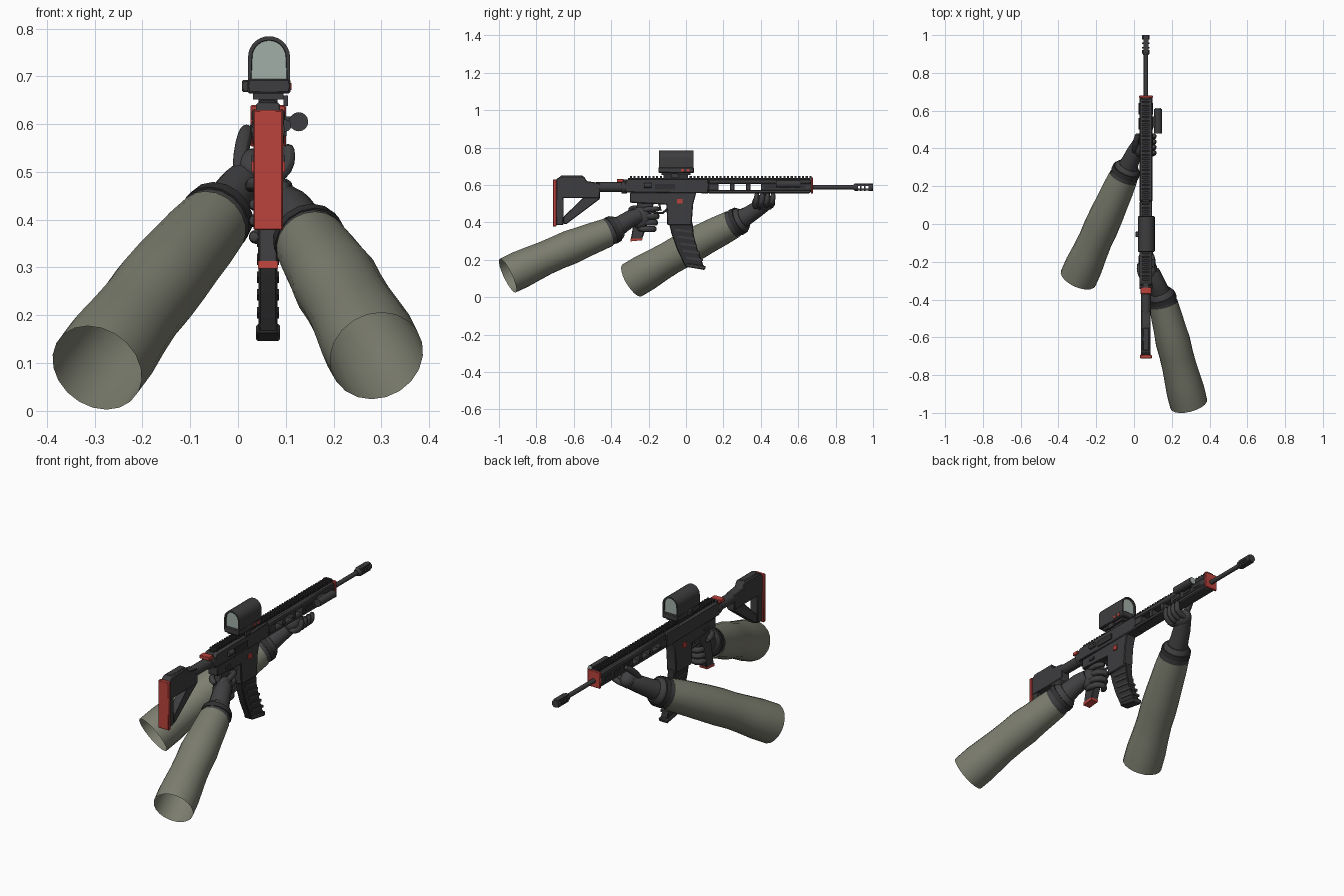
import bpy, bmesh, math
from mathutils import Vector

if "Cube" in bpy.data.objects:
    bpy.data.objects.remove(bpy.data.objects["Cube"], do_unlink=True)

GX = 0.063   # centre plane of the rifle
BORE = 0.588  # height of the barrel axis
made = []


def material(name, r, g, b):
    m = bpy.data.materials.new(name)
    m.use_nodes = True
    m.diffuse_color = (r, g, b, 1)
    bsdf = m.node_tree.nodes["Principled BSDF"]
    bsdf.inputs["Base Color"].default_value = (r, g, b, 1)
    bsdf.inputs["Roughness"].default_value = 0.8
    return m


GUN = material("gunmetal", 0.047, 0.047, 0.05)
DARK = material("dark polymer", 0.03, 0.03, 0.032)
GLOVE = material("glove grey", 0.052, 0.052, 0.055)
CLOTH = material("olive cloth", 0.205, 0.21, 0.16)
RED = material("red accent", 0.5, 0.056, 0.046)
GLASS = material("pale glass", 0.36, 0.43, 0.39)


def finish(name, bm, *mats, bevel=0):
    bmesh.ops.recalc_face_normals(bm, faces=bm.faces)
    mesh = bpy.data.meshes.new(name)
    bm.to_mesh(mesh)
    bm.free()
    for m in mats:
        mesh.materials.append(m)
    ob = bpy.data.objects.new(name, mesh)
    bpy.context.collection.objects.link(ob)
    if bevel:
        mod = ob.modifiers.new("Bevel", "BEVEL")
        mod.width, mod.segments = bevel, 1
    made.append(ob)
    return ob


def prism(name, pts, width, mat, x=GX, bevel=0.004):
    """Side profile of (y, z) points, thickened along x."""
    bm = bmesh.new()
    face = bm.faces.new([bm.verts.new((x - width / 2, y, z)) for y, z in pts])
    ext = bmesh.ops.extrude_face_region(bm, geom=[face])["geom"]
    bmesh.ops.translate(bm, vec=(width, 0, 0),
                        verts=[v for v in ext if isinstance(v, bmesh.types.BMVert)])
    return finish(name, bm, mat, bevel=bevel)


def box(name, y0, y1, z0, z1, width, mat, x=GX, bevel=0):
    return prism(name, [(y0, z0), (y1, z0), (y1, z1), (y0, z1)], width, mat, x, bevel)


def loft(name, path, radii, mat, sides=12, caps=True):
    """Round tube through the path with a radius at each point."""
    bm = bmesh.new()
    path = [Vector(p) for p in path]
    rings, side, last = [], None, len(path) - 1
    for i, (p, r) in enumerate(zip(path, radii)):
        t = (path[min(i + 1, last)] - path[max(i - 1, 0)]).normalized()
        ref = side if side else (Vector((0, 0, 1)) if abs(t.z) < 0.9 else Vector((1, 0, 0)))
        side = (ref - t * ref.dot(t)).normalized()
        other = t.cross(side)
        angles = [math.tau * k / sides for k in range(sides)]
        rings.append([bm.verts.new(p + r * (side * math.cos(a) + other * math.sin(a)))
                      for a in angles])
    for a, b in zip(rings, rings[1:]):
        for k in range(sides):
            n = (k + 1) % sides
            bm.faces.new((a[k], a[n], b[n], b[k]))
    if caps:
        bm.faces.new(rings[0])
        bm.faces.new(rings[-1])
    return finish(name, bm, mat)


def rod(name, y0, y1, r, mat, x=GX, z=BORE, sides=16):
    return loft(name, [(x, y0, z), (x, y1, z)], [r, r], mat, sides)


def finger(name, path, r):
    """Tube with rounded ends, softened by subdivision."""
    ob = loft(name, path, [r * 0.8] + [r] * (len(path) - 2) + [r * 0.75], GLOVE, 8)
    ob.modifiers.new("Subdivision", "SUBSURF").levels = 1


def ball(name, centre, scale, mat):
    bm = bmesh.new()
    bmesh.ops.create_uvsphere(bm, u_segments=16, v_segments=10, radius=1)
    bmesh.ops.scale(bm, vec=scale, verts=bm.verts)
    bmesh.ops.translate(bm, vec=centre, verts=bm.verts)
    return finish(name, bm, mat)


# Stock: body, strut, rear pillar and butt pad around a triangular gap
prism("stock_body", [(-.695, .53), (-.46, .53), (-.46, .61), (-.53, .62),
                     (-.545, .645), (-.675, .645), (-.695, .628)], .05, GUN)
prism("stock_strut", [(-.655, .39), (-.64, .39), (-.46, .525), (-.46, .55),
                      (-.53, .55), (-.655, .43)], .04, GUN)
box("stock_pillar", -.695, -.655, .385, .56, .045, GUN, bevel=.004)
box("butt_pad", -.712, -.692, .378, .63, .062, RED, bevel=.003)
box("cheek_rest", -.67, -.55, .61, .65, .035, GUN, bevel=.004)
rod("buffer_tube", -.48, -.31, .027, GUN)
rod("buffer_nut", -.345, -.315, .035, GUN)

# Receiver
prism("upper_receiver", [(-.325, .56), (.12, .555), (.12, .632), (-.31, .632), (-.325, .62)], .066, GUN)
prism("lower_receiver", [(-.3, .56), (-.3, .505), (-.105, .495), (-.1, .385), (.03, .385),
                         (.038, .495), (.055, .56)], .056, GUN)
box("charging_handle", -.37, -.335, .614, .632, .058, RED, bevel=.002)
box("charging_shaft", -.34, -.31, .61, .628, .03, GUN)
box("ejection_port", -.165, -.06, .575, .606, .006, DARK, GX + .035)
rod("forward_assist", -.225, -.185, .013, GUN, GX + .036, .597, 10)
for s, tag in ((1, "left"), (-1, "right")):
    box("magazine_button_" + tag, -.047, -.02, .5, .524, .008, RED, GX + s * .031)
    box("selector_" + tag, -.235, -.2, .522, .534, .008, GUN, GX + s * .031)

# Grip, trigger and guard
prism("pistol_grip", [(-.26, .51), (-.17, .51), (-.185, .45), (-.235, .31), (-.295, .31)], .042, GUN)
prism("grip_base", [(-.298, .298), (-.235, .304), (-.232, .316), (-.296, .314)], .042, RED, bevel=0)
prism("trigger", [(-.15, .5), (-.138, .5), (-.13, .46), (-.137, .46)], .01, DARK, bevel=0)
loft("trigger_guard", [(GX, -.19, .46), (GX, -.16, .45), (GX, -.125, .45), (GX, -.1, .47)],
     [.006] * 4, GUN, 6)

# Curved magazine with ribs and a base plate
prism("magazine", [(-.092, .4), (-.078, .34), (-.05, .26), (-.005, .165), (.095, .165),
                   (.06, .26), (.042, .33), (.035, .4)], .04, DARK)
for i in range(5):
    t = i / 4
    y, z = -.06 + .06 * t, .355 - .15 * t
    prism("magazine_rib", [(y, z), (y + .09, z - .012), (y + .09, z), (y, z + .012)], .046, GUN, bevel=0)
prism("magazine_base", [(-.005, .163), (.1, .145), (.107, .166), (0, .182)], .05, GUN)

# Handguard with open slots, front ring and top rail
box("handguard_top", .12, .67, .604, .632, .07, GUN, bevel=.006)
prism("handguard_bottom", [(.12, .555), (.66, .555), (.67, .565), (.67, .574), (.12, .574)], .062, GUN)
for y0, y1 in ((.12, .175), (.235, .26), (.32, .345), (.4, .67)):
    box("handguard_post", y0, y1, .57, .608, .07, GUN, bevel=.003)
for y in (.45, .53, .61):
    for s in (-1, 1):
        box("handguard_inlay", y - .03, y + .03, .58, .598, .004, DARK, GX + s * .036)
box("front_ring", .668, .68, .553, .64, .074, RED, bevel=.003)
box("rail_base", -.31, .665, .628, .638, .028, DARK)
for i in range(49):
    y = -.3 + i * .02
    box("rail_tooth", y, y + .011, .634, .648, .04, DARK)

# Barrel and slotted muzzle brake
rod("barrel", .66, .92, .0115, GUN)
loft("muzzle_collar", [(GX, .895, BORE), (GX, .905, BORE), (GX, .92, BORE)], [.014, .02, .02], GUN, 12)
for y0, y1 in ((.93, .938), (.953, .961), (.976, 1)):
    rod("muzzle_baffle", y0, y1, .02, GUN, sides=12)
for s in (-1, 1):
    box("muzzle_strip", .91, .995, BORE + s * .013 - .006, BORE + s * .013 + .006, .028, GUN)

# Side torch
rod("torch_body", .48, .61, .02, GUN, .127, .605)
rod("torch_lens", .608, .613, .017, GLASS, .127, .605)
box("torch_mount", .51, .57, .594, .616, .03, GUN, .103)

# Reflex sight: arched hood with glass inset in both ends
bm = bmesh.new()
arch = [(-.044, .675), (.044, .675)]
arch += [(.044 * math.cos(a), .74 + .044 * math.sin(a)) for a in
         [math.pi * k / 14 for k in range(15)]]
ring = [bm.verts.new((GX + .002 + x, -.145, z)) for x, z in arch]
face = bm.faces.new(ring)
ext = bmesh.ops.extrude_face_region(bm, geom=[face])["geom"]
bmesh.ops.translate(bm, vec=(0, .185, 0), verts=[v for v in ext if isinstance(v, bmesh.types.BMVert)])
bmesh.ops.recalc_face_normals(bm, faces=bm.faces)
for end in [f for f in bm.faces if abs(f.normal.y) > .9]:
    bmesh.ops.inset_region(bm, faces=[end], thickness=.008)
    bmesh.ops.inset_region(bm, faces=[end], thickness=.001, depth=-.008)
    end.material_index = 1
finish("sight_hood", bm, GUN, GLASS)
box("sight_base", -.147, .042, .664, .695, .09, GUN, GX + .002, .004)
box("sight_foot", -.13, .025, .652, .666, .064, GUN)
box("sight_mount", -.12, .01, .632, .656, .04, DARK)
box("sight_lever", -.08, -.04, .638, .66, .01, GUN, .1)
box("sight_knob", -.07, -.04, .667, .692, .016, GUN, .016, .003)
for y in (-.02, .012):
    box("sight_button", y - .008, y + .008, .672, .686, .006, RED, .109)


def sleeve(name, start, end, radii):
    """Open cloth tube with a slight sag and uneven width."""
    a, b = Vector(start), Vector(end)
    n = len(radii) - 1
    path = [a.lerp(b, i / n) + Vector((0, 0, .008 * math.sin(math.pi * i / n))) for i in range(n + 1)]
    loft(name, path, radii, CLOTH, 20, caps=False)


# Support arm, reaching under the handguard from the right
sleeve("right_sleeve", (-.295, -.287, .09), (-.055, .25, .39),
       [.1, .1, .094, .09, .092, .09, .086, .083, .077])
loft("right_cuff", [(-.065, .23, .378), (-.05, .262, .396), (-.034, .298, .415), (-.028, .31, .422)],
     [.07, .074, .068, .055], GLOVE, 16)
loft("right_cuff_strap", [(-.048, .268, .4), (-.038, .29, .412)], [.077, .075], DARK, 16)
loft("right_wrist", [(-.04, .285, .41), (-.018, .335, .44), (.004, .38, .47), (.03, .43, .5)],
     [.055, .047, .044, .036], GLOVE, 14)
ball("right_palm", (.035, .415, .505), (.042, .062, .045), GLOVE)
for i in range(4):
    y = .37 + i * .029
    finger("right_finger", [(.03, y, .485), (.075, y, .48 + .005 * i), (.104, y + .003, .508),
                            (.107, y + .008, .535), (.104, y + .01, .56)], .0165)
finger("right_thumb", [(.0, .37, .49), (.006, .41, .54), (.014, .45, .575), (.02, .48, .595)], .018)

# Trigger arm, gripping from the left
sleeve("left_sleeve", (.29, -.953, .115), (.155, -.42, .345),
       [.1, .101, .096, .091, .09, .092, .086, .082, .077])
loft("left_cuff", [(.16, -.44, .337), (.152, -.405, .353), (.143, -.37, .37), (.138, -.355, .377)],
     [.07, .074, .068, .055], GLOVE, 16)
loft("left_cuff_strap", [(.152, -.402, .355), (.145, -.38, .366)], [.077, .075], DARK, 16)
loft("left_wrist", [(.145, -.38, .365), (.128, -.335, .395), (.112, -.295, .42), (.095, -.25, .435)],
     [.055, .049, .046, .04], GLOVE, 14)
ball("left_palm", (.093, -.245, .425), (.03, .055, .058), GLOVE)
for i in range(3):
    z = .432 - i * .034
    y = -.008 * i
    finger("left_finger", [(.1, y - .25, z), (.102, y - .19, z), (.09, y - .16, z), (.062, y - .152, z),
                           (.037, y - .165, z), (.032, y - .2, z)], .018)
finger("left_index", [(.1, -.25, .462), (.102, -.2, .472), (.094, -.16, .472), (.07, -.14, .47)], .016)
finger("left_thumb", [(.085, -.3, .46), (.05, -.295, .475), (.028, -.26, .477), (.025, -.2, .465)], .017)

# Smooth shading with sharp edges kept
for ob in bpy.context.selected_objects:
    ob.select_set(False)
for ob in made:
    ob.select_set(True)
bpy.context.view_layer.objects.active = made[0]
bpy.ops.object.shade_smooth_by_angle(angle=math.radians(40))
